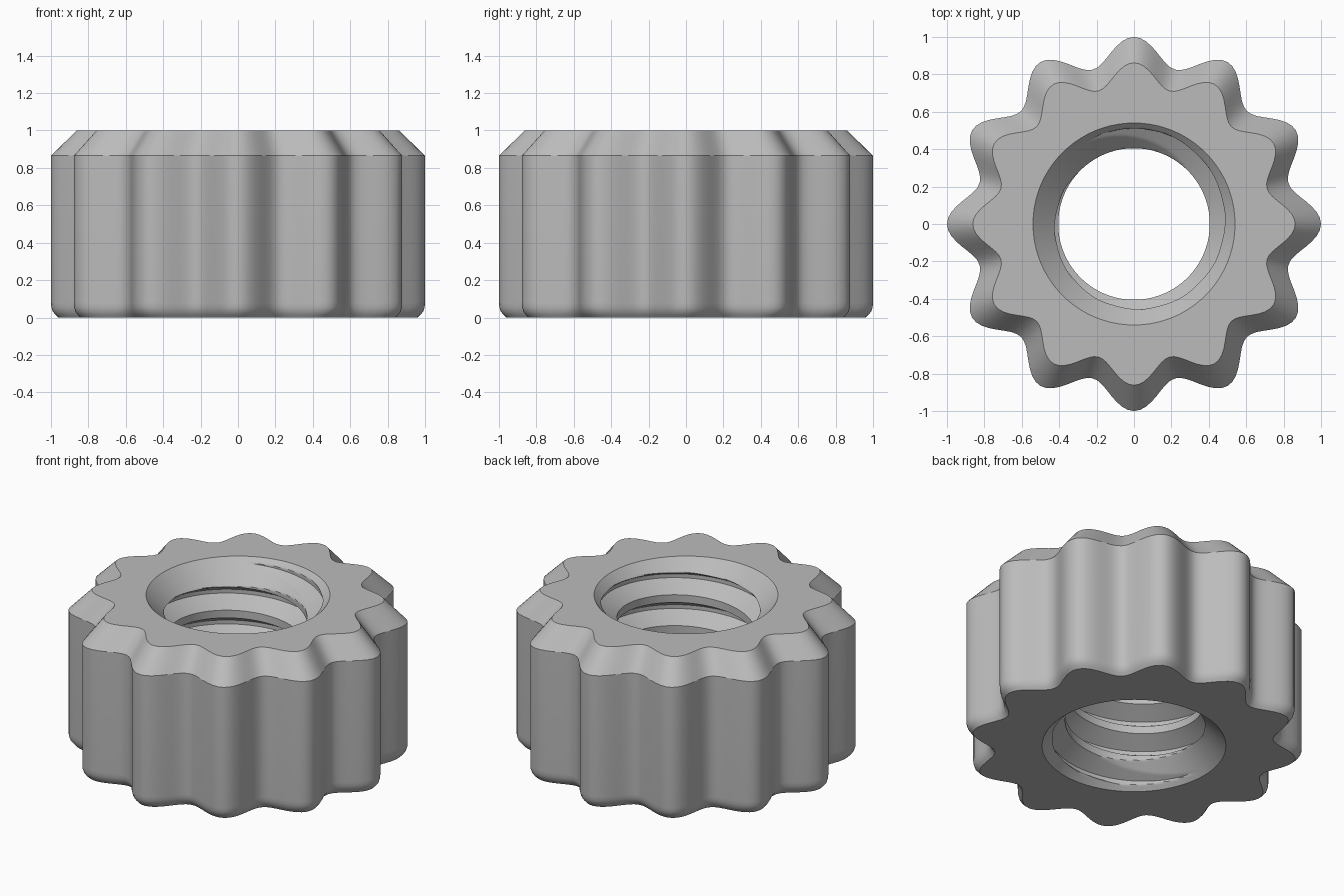
import bpy, bmesh
from math import cos, sin, pi, radians

cube = bpy.data.objects.get("Cube")
if cube:
    bpy.data.objects.remove(cube, do_unlink=True)

SEG = 192                 # steps around
LOBES = 12
PITCH, ROWS = 0.2, 32     # thread pitch and rows per turn
MINOR, MAJOR = 0.405, 0.51
SINK = 0.54               # countersink mouth radius
PHASE = 0.915             # groove height at angle zero

steel = bpy.data.materials.new("grey steel")
steel.use_nodes = True
steel.diffuse_color = (0.5, 0.5, 0.5, 1)
steel.node_tree.nodes["Principled BSDF"].inputs["Base Color"].default_value = (0.5, 0.5, 0.5, 1)


def polar(r, i, z):
    a = 2 * pi * i / SEG
    return (r * cos(a), r * sin(a), z)


def lobed(i):
    return 0.927 + 0.073 * cos(LOBES * 2 * pi * i / SEG)


def groove(k):
    """Thread radius at row k, counted from the middle of the groove."""
    d = abs((k + ROWS // 2) % ROWS - ROWS // 2) / ROWS
    t = min(max((d - 1 / 16) / (5 / 16), 0), 1)
    return MAJOR + (MINOR - MAJOR) * t


bm = bmesh.new()

# Lobed outside with rounded foot, chamfered top and flat end faces
profile = [(0, 0.96), (0.015, 0.976), (0.032, 0.99), (0.055, 0.998), (0.08, 1),
           (0.865, 1), (1, 0.862)]
rings = [[bm.verts.new(polar(SINK, i, 0)) for i in range(SEG)]]
for z, scale in profile:
    rings.append([bm.verts.new(polar(lobed(i) * scale, i, z)) for i in range(SEG)])
rings.append([bm.verts.new(polar(SINK, i, 1)) for i in range(SEG)])
for low, high in zip(rings, rings[1:]):
    for i in range(SEG):
        j = (i + 1) % SEG
        bm.faces.new((low[i], low[j], high[j], high[i]))

# Threaded bore: rows follow the helix, both mouths are countersunk
first, last = -7 * ROWS, 2 * ROWS
columns = []
for i in range(SEG + 1):
    column = []
    for k in range(first, last):
        z = PHASE + PITCH * (k / ROWS + i / SEG)
        z = min(max(z, 0), 1)
        cone = SINK - min(z, 1 - z)
        r = SINK if z in (0, 1) else min(max(groove(k), cone), SINK)
        column.append(bm.verts.new(polar(r, i, z)))
    columns.append(column)
for a, b in zip(columns, columns[1:]):
    for k in range(last - first - 1):
        quad = (a[k], b[k], b[k + 1], a[k + 1])
        heights = {v.co.z for v in quad}
        if heights not in ({0.0}, {1.0}):
            bm.faces.new(quad)

bmesh.ops.remove_doubles(bm, verts=bm.verts, dist=0.0001)
bmesh.ops.delete(bm, geom=[v for v in bm.verts if not v.link_faces], context='VERTS')
bmesh.ops.recalc_face_normals(bm, faces=bm.faces)

mesh = bpy.data.meshes.new("knurled_nut")
bm.to_mesh(mesh)
bm.free()
mesh.materials.append(steel)
nut = bpy.data.objects.new("knurled_nut", mesh)
bpy.context.collection.objects.link(nut)
bpy.ops.object.select_all(action='DESELECT')
nut.select_set(True)
bpy.context.view_layer.objects.active = nut
bpy.ops.object.shade_smooth_by_angle(angle=radians(28))
